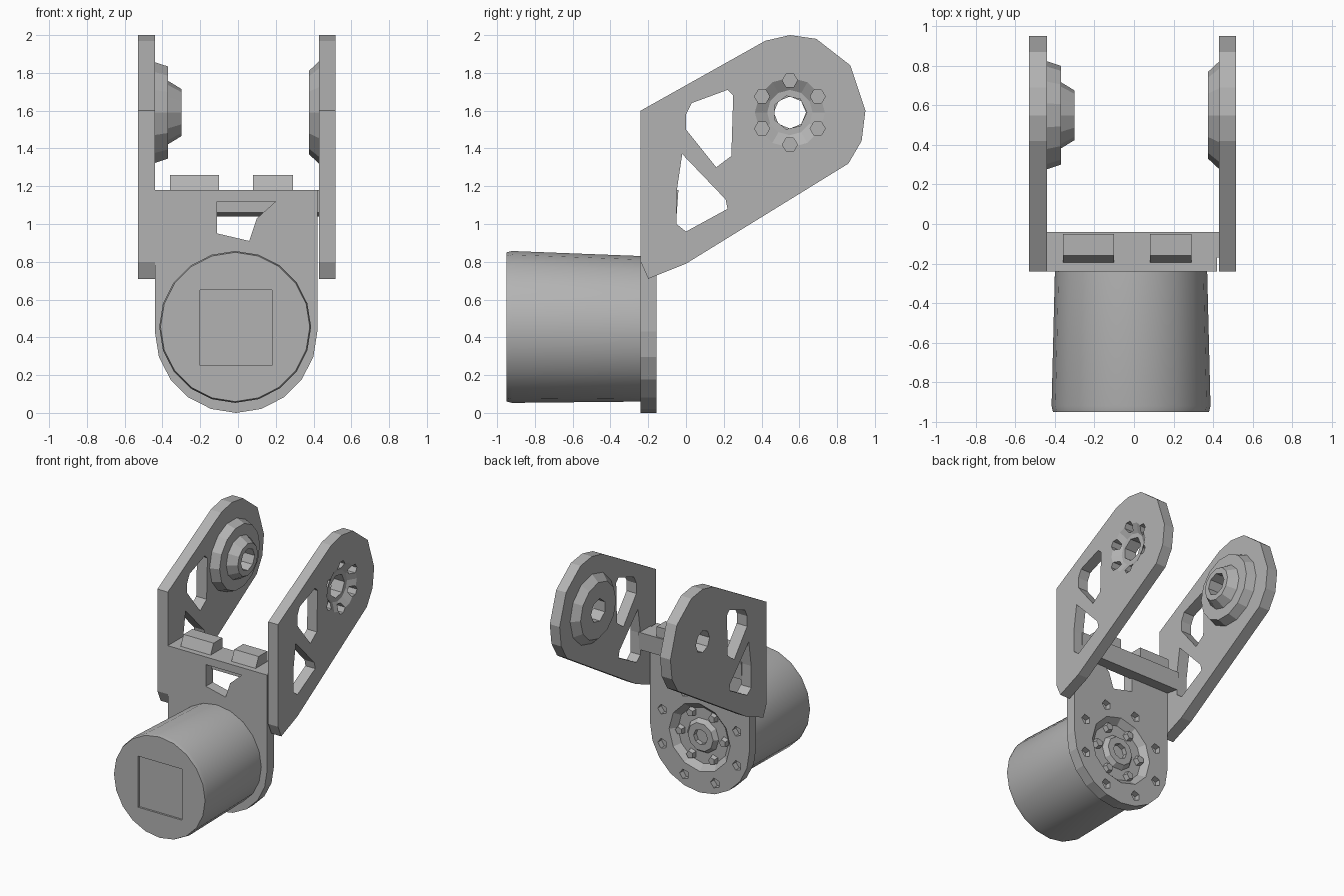
import bpy, bmesh, math

if "Cube" in bpy.data.objects:
    bpy.data.objects.remove(bpy.data.objects["Cube"], do_unlink=True)

grey = bpy.data.materials.new("plain grey")
grey.use_nodes = True
colour = (0.45, 0.45, 0.45, 1)
grey.diffuse_color = colour
grey.node_tree.nodes["Principled BSDF"].inputs["Base Color"].default_value = colour


def circle(u, v, r, n, turn=0.0):
    return [(u + r * math.cos(math.tau * (i + turn) / n),
             v + r * math.sin(math.tau * (i + turn) / n)) for i in range(n)]


def rect(u0, v0, u1, v1):
    return [(u0, v0), (u1, v0), (u1, v1), (u0, v1)]


def loft(name, axis, *sections):
    """Skin outlines given as (offset along axis, points)."""
    bm = bmesh.new()
    loops = []
    for d, pts in sections:
        place = (lambda p: (d, p[0], p[1])) if axis == "x" else (lambda p: (p[0], d, p[1]))
        loops.append([bm.verts.new(place(p)) for p in pts])
    for a, b in zip(loops, loops[1:]):
        for i in range(len(a)):
            j = (i + 1) % len(a)
            bm.faces.new((a[i], a[j], b[j], b[i]))
    bm.faces.new(loops[0])
    bm.faces.new(loops[-1])
    bmesh.ops.recalc_face_normals(bm, faces=bm.faces)
    mesh = bpy.data.meshes.new(name)
    bm.to_mesh(mesh)
    bm.free()
    mesh.materials.append(grey)
    ob = bpy.data.objects.new(name, mesh)
    bpy.context.collection.objects.link(ob)
    return ob


def prism(name, axis, a, b, pts):
    return loft(name, axis, (a, pts), (b, pts))


def combine(ob, others, operation="DIFFERENCE"):
    """Cut or join solids, then drop the helpers."""
    for other in others:
        mod = ob.modifiers.new("solid", "BOOLEAN")
        mod.operation = operation
        mod.solver = "EXACT"
        mod.object = other
        other.hide_render = True
    graph = bpy.context.evaluated_depsgraph_get()
    mesh = bpy.data.meshes.new_from_object(ob.evaluated_get(graph))
    ob.modifiers.clear()
    ob.data = mesh
    for other in others:
        bpy.data.objects.remove(other, do_unlink=True)


# Side arm outline and lightening holes, in y and z
ARM = [(-0.24, 1.6), (0.42, 1.97), (0.55, 2.0), (0.69, 1.98), (0.87, 1.84), (0.95, 1.6),
       (0.93, 1.44), (0.86, 1.32), (0.0, 0.79), (-0.2, 0.71), (-0.24, 0.8)]
UPPER = [(0.0, 1.58), (0.03, 1.64), (0.22, 1.71), (0.25, 1.68), (0.24, 1.36), (0.16, 1.3), (0.0, 1.5)]
LOWER = [(-0.02, 1.37), (0.21, 1.13), (0.22, 1.08), (0.0, 0.96), (-0.05, 1.0), (-0.05, 1.17)]
HUB = (0.55, 1.59)

# Right arm with stepped pivot hub
right_arm = prism("right_arm", "x", -0.53, -0.44, ARM)
combine(right_arm, [
    loft("hub_flange", "x", (-0.46, circle(*HUB, 0.28, 14)), (-0.37, circle(*HUB, 0.25, 14))),
    loft("hub_boss", "x", (-0.39, circle(*HUB, 0.18, 12)), (-0.3, circle(*HUB, 0.125, 12)))], "UNION")
combine(right_arm, [
    prism("cut", "x", -0.6, -0.4, UPPER), prism("cut", "x", -0.6, -0.4, LOWER),
    prism("cut", "x", -0.6, -0.2, circle(*HUB, 0.085, 8))])

# Left arm with bolted pivot plate
left_arm = loft("left_arm", "x", (0.43, ARM), (0.515, ARM))
combine(left_arm, [
    loft("hub_flange", "x", (0.45, circle(*HUB, 0.29, 12)), (0.375, circle(*HUB, 0.22, 12)))], "UNION")
combine(left_arm, [
    prism("cut", "x", 0.3, 0.6, UPPER), prism("cut", "x", 0.3, 0.6, LOWER),
    prism("cut", "x", 0.3, 0.6, circle(*HUB, 0.09, 7)),
    loft("cut", "x", (0.475, circle(*HUB, 0.12, 12)), (0.53, circle(*HUB, 0.21, 12)))]
    + [prism("cut", "x", 0.43, 0.6, circle(y, z, 0.04, 6)) for y, z in circle(*HUB, 0.17, 6, 0.5)])

# Back plate with round foot, window and bolted recess
C = 0.43
foot = [(-0.01 + C * math.cos(a), C + C * math.sin(a))
        for a in [math.pi * (1 + i / 10) for i in range(11)]]
plate = prism("back_plate", "y", -0.24, -0.155, foot + [(0.42, 1.18), (-0.44, 1.18)])
combine(plate, [
    prism("cut", "y", -0.3, -0.1, [(-0.11, 0.95), (0.06, 0.91), (0.1, 1.03), (0.2, 1.12), (-0.11, 1.12)]),
    loft("cut", "y", (-0.2, circle(-0.01, C, 0.22, 12)), (-0.14, circle(-0.01, C, 0.28, 12)))]
    + [prism("cut", "y", -0.2, -0.1, circle(x, z, 0.04, 5)) for x, z in circle(-0.01, C, 0.35, 8, 0.5)])
hub = loft("back_hub", "y", (-0.22, circle(-0.01, C, 0.15, 10)), (-0.165, circle(-0.01, C, 0.11, 10)))
combine(hub, [prism("cut", "y", -0.2, -0.1, circle(-0.01, C, 0.06, 8))])
for i, (x, z) in enumerate(circle(-0.01, C, 0.19, 6)):
    loft(f"back_bolt_{i + 1}", "y", (-0.22, circle(x, z, 0.045, 5)), (-0.165, circle(x, z, 0.03, 5)))

# Crossbar joining the arms, with raised tabs
prism("crossbar", "x", -0.45, 0.44,
      [(-0.17, 1.06), (-0.05, 1.04), (-0.04, 1.18), (-0.17, 1.18)])
TAB = [(-0.2, 1.17), (-0.05, 1.17), (-0.05, 1.26), (-0.16, 1.26)]
prism("right_tab", "x", -0.36, -0.1, TAB)
prism("left_tab", "x", 0.08, 0.29, TAB)

# Motor drum with square recess in its front face
drum = loft("motor_drum", "y", (-0.95, circle(-0.015, 0.455, 0.395, 20)),
            (-0.92, circle(-0.015, 0.455, 0.402, 20)),
            (-0.23, circle(-0.015, 0.445, 0.385, 20)))
combine(drum, [prism("cut", "y", -1.0, -0.935, rect(-0.2, 0.25, 0.18, 0.65))])
drum.data.shade_smooth()
bpy.context.view_layer.objects.active = drum
drum.select_set(True)
bpy.ops.object.shade_smooth_by_angle(angle=math.radians(30))
